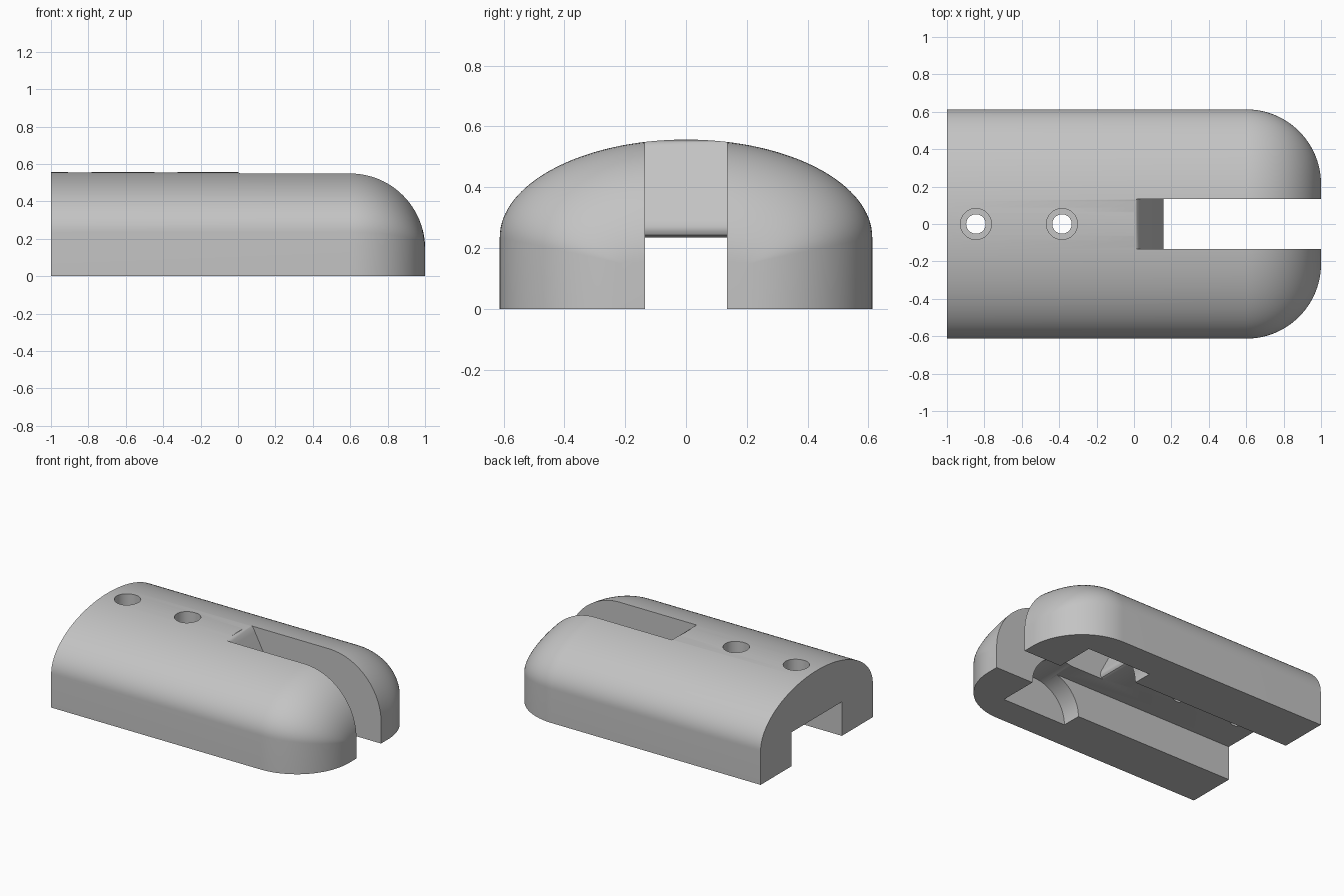
import bpy, bmesh, math

cube = bpy.data.objects.get("Cube")
if cube:
    bpy.data.objects.remove(cube, do_unlink=True)

LENGTH_END, ROUND = 1.0, 0.4      # tip position and tip rounding
HALF_W, SPRING, CROWN = 0.613, 0.235, 0.557
SLOT, CHANNEL, POCKET = 0.135, 0.275, 0.41   # half widths
CEILING = 0.235

grey = bpy.data.materials.new("light_grey")
grey.use_nodes = True
colour = (0.55, 0.55, 0.55, 1)
grey.diffuse_color = colour
grey.node_tree.nodes["Principled BSDF"].inputs["Base Color"].default_value = colour


def make_object(name, bm):
    bmesh.ops.recalc_face_normals(bm, faces=bm.faces)
    mesh = bpy.data.meshes.new(name)
    bm.to_mesh(mesh)
    bm.free()
    obj = bpy.data.objects.new(name, mesh)
    bpy.context.collection.objects.link(obj)
    return obj


def loft(name, rings):
    """Skin a list of equal-length point rings and cap both ends."""
    bm = bmesh.new()
    loops = [[bm.verts.new(p) for p in ring] for ring in rings]
    n = len(loops[0])
    for a, b in zip(loops, loops[1:]):
        for i in range(n):
            j = (i + 1) % n
            bm.faces.new((a[i], a[j], b[j], b[i]))
    bm.faces.new(loops[0])
    bm.faces.new(loops[-1])
    return make_object(name, bm)


def prism(name, profile, half):
    """Extrude an x-z profile across the width."""
    return loft(name, [[(x, y, z) for x, z in profile] for y in (-half, half)])


def box(name, x0, x1, half, z0, z1):
    return prism(name, [(x0, z0), (x1, z0), (x1, z1), (x0, z1)], half)


def drill(name, x, radius, z0, z1):
    turns = [math.tau * i / 48 for i in range(48)]
    return loft(name, [[(x + radius * math.cos(t), radius * math.sin(t), z)
                        for t in turns] for z in (z0, z1)])


def section(x, k):
    """Arched cross-section; k goes from 1 on the body to 0 at the tip."""
    w = HALF_W - ROUND * (1 - k)
    top = CROWN - ROUND * (1 - k)
    spring = 0.15 + (SPRING - 0.15) * k
    arch = [math.pi * i / 64 for i in range(65)]
    return ([(x, w, 0)]
            + [(x, w * math.cos(t), spring + (top - spring) * math.sin(t)) for t in arch]
            + [(x, -w, 0)])


# Body: straight arched shell with a rounded tip
rings = [section(-1, 1)]
for i in range(25):
    a = math.pi / 2 * i / 24
    rings.append(section(LENGTH_END - ROUND + ROUND * math.sin(a), math.cos(a)))
body = loft("body", rings)
body.data.materials.append(grey)

# Slot through the tip, ending in a steep ramp with a rounded lip
ramp = [(-0.01, 0.6), (0, 0.555), (0.012, 0.55), (0.025, 0.535), (0.035, 0.515),
        (0.152, 0.29), (0.159, 0.27), (0.158, 0.255), (0.15, 0.242), (0.135, CEILING)]
slot = prism("slot_cutter", ramp + [(0.135, -0.1), (1.1, -0.1), (1.1, 0.6)], SLOT)

# Wide channel below, and a cross pocket with a round roof
axle_x, axle_r = 0.465, 0.245
channel = box("channel_cutter", -1.1, axle_x, CHANNEL, -0.1, CEILING)
roof = [(axle_x + axle_r * math.cos(math.pi * i / 40),
         axle_r * math.sin(math.pi * i / 40)) for i in range(41)]
pocket = prism("pocket_cutter",
               roof + [(axle_x - axle_r, -0.1), (axle_x + axle_r, -0.1)], POCKET)

# Stepped screw holes
cutters = [slot, channel, pocket]
for x in (-0.845, -0.385):
    cutters.append(drill("hole_cutter", x, 0.052, 0.1, 0.5))
    cutters.append(drill("counterbore_cutter", x, 0.083, 0.37, 0.7))

# Cut everything out of the body
for obj in bpy.context.selected_objects:
    obj.select_set(False)
bpy.context.view_layer.objects.active = body
body.select_set(True)
for cutter in cutters:
    cutter.hide_render = True
    mod = body.modifiers.new(cutter.name, "BOOLEAN")
    mod.operation = "DIFFERENCE"
    mod.solver = "EXACT"
    mod.object = cutter
    bpy.ops.object.modifier_apply(modifier=mod.name)
    bpy.data.objects.remove(cutter, do_unlink=True)

bpy.ops.object.shade_smooth_by_angle(angle=math.radians(30))
